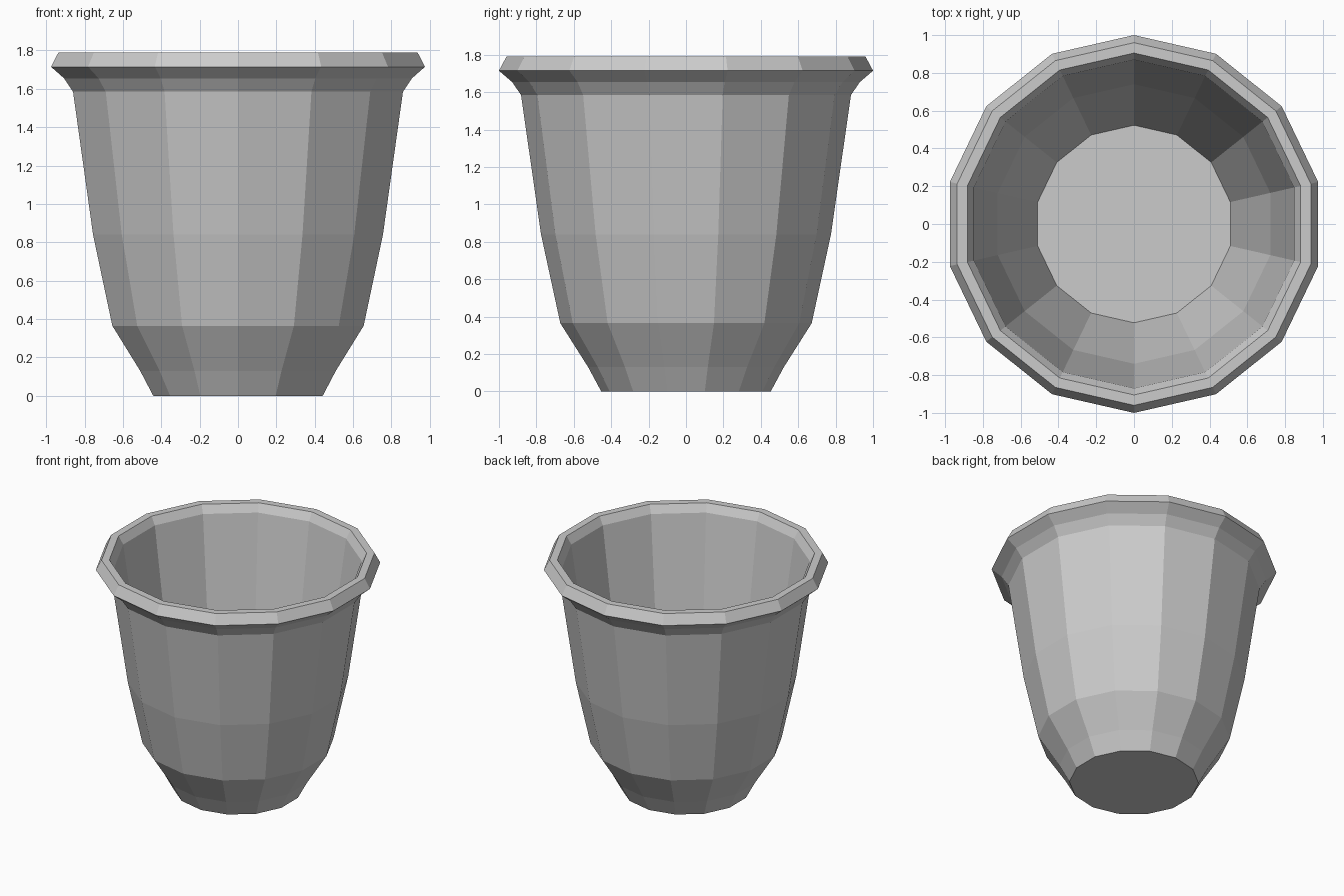
import bpy
import bmesh
from math import cos, sin, pi

if "Cube" in bpy.data.objects:
    bpy.data.objects.remove(bpy.data.objects["Cube"], do_unlink=True)

SIDES = 14

grey = bpy.data.materials.new("plain grey")
grey.use_nodes = True
grey.diffuse_color = (0.6, 0.6, 0.6, 1)
grey.node_tree.nodes["Principled BSDF"].inputs["Base Color"].default_value = (0.6, 0.6, 0.6, 1)


def lathe(name, profile, material):
    """Spin (radius, height) points into a faceted solid, capped at both ends."""
    bm = bmesh.new()
    rings = []
    for r, z in profile:
        angles = [pi / 2 + 2 * pi * i / SIDES for i in range(SIDES)]
        rings.append([bm.verts.new((r * cos(a), r * sin(a), z)) for a in angles])
    for low, high in zip(rings, rings[1:]):
        for i in range(SIDES):
            j = (i + 1) % SIDES
            bm.faces.new((low[i], low[j], high[j], high[i]))
    bm.faces.new(rings[0][::-1])
    bm.faces.new(rings[-1])
    mesh = bpy.data.meshes.new(name)
    bm.to_mesh(mesh)
    bm.free()
    mesh.materials.append(material)
    obj = bpy.data.objects.new(name, mesh)
    bpy.context.collection.objects.link(obj)
    return obj


# Outer wall from foot to flared collar
outer = [(0.453, 0), (0.523, 0.13), (0.672, 0.365), (0.775, 0.84),
         (0.882, 1.585), (0.93, 1.655)]
# Rim with bevelled outside and inside edges
rim = [(1.0, 1.715), (0.96, 1.79), (0.905, 1.79), (0.87, 1.73)]
# Inner wall down to the floor
inner = [(0.74, 0.84), (0.523, 0.16)]

lathe("flower_pot", outer + rim + inner, grey)
